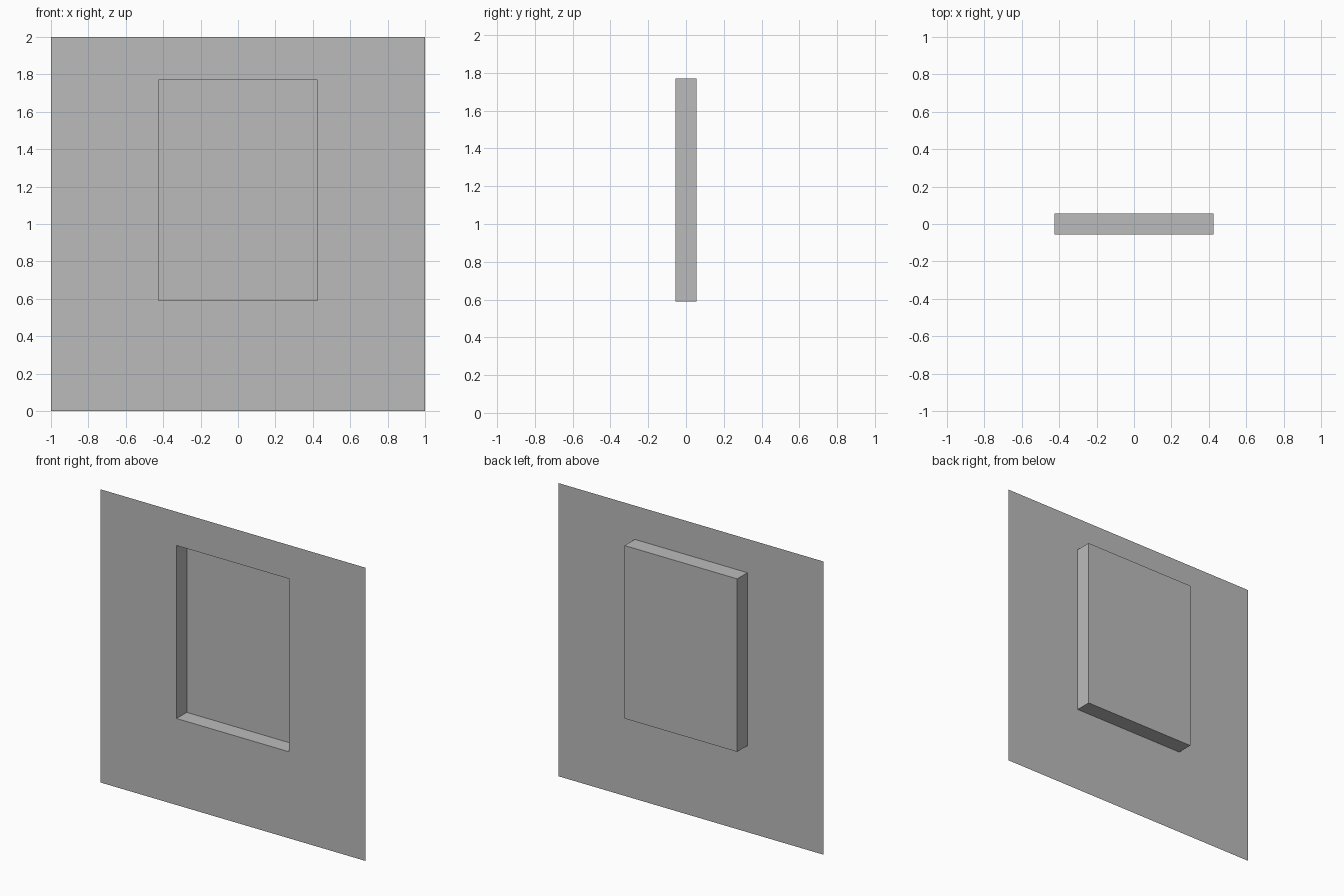
import bpy
import bmesh

cube = bpy.data.objects.get("Cube")
if cube:
    bpy.data.objects.remove(cube, do_unlink=True)

HALF_DEPTH = 0.055

grey = bpy.data.materials.new("plain_grey")
grey.use_nodes = True
colour = (0.5, 0.5, 0.5, 1)
grey.diffuse_color = colour
grey.node_tree.nodes["Principled BSDF"].inputs["Base Color"].default_value = colour


def add_loop(bm, half_width, bottom, top, y):
    """Rectangle of vertices, counter-clockwise as seen from the front."""
    corners = [(-half_width, bottom), (half_width, bottom),
               (half_width, top), (-half_width, top)]
    return [bm.verts.new((x, y, z)) for x, z in corners]


def bridge(bm, outer, inner):
    for i in range(len(outer)):
        j = (i + 1) % len(outer)
        bm.faces.new((outer[i], outer[j], inner[j], inner[i]))


# Thin wall sheet with an opening that leads into a shallow closed recess
bm = bmesh.new()
wall_edge = add_loop(bm, 1, 0, 2, -HALF_DEPTH)
opening = add_loop(bm, 0.425, 0.59, 1.77, -HALF_DEPTH)
recess_back = add_loop(bm, 0.425, 0.59, 1.77, HALF_DEPTH)
bridge(bm, wall_edge, opening)
bridge(bm, opening, recess_back)
bm.faces.new(recess_back)

mesh = bpy.data.meshes.new("wall_with_recess")
bm.to_mesh(mesh)
bm.free()
mesh.materials.append(grey)
wall = bpy.data.objects.new("wall_with_recess", mesh)
bpy.context.collection.objects.link(wall)
